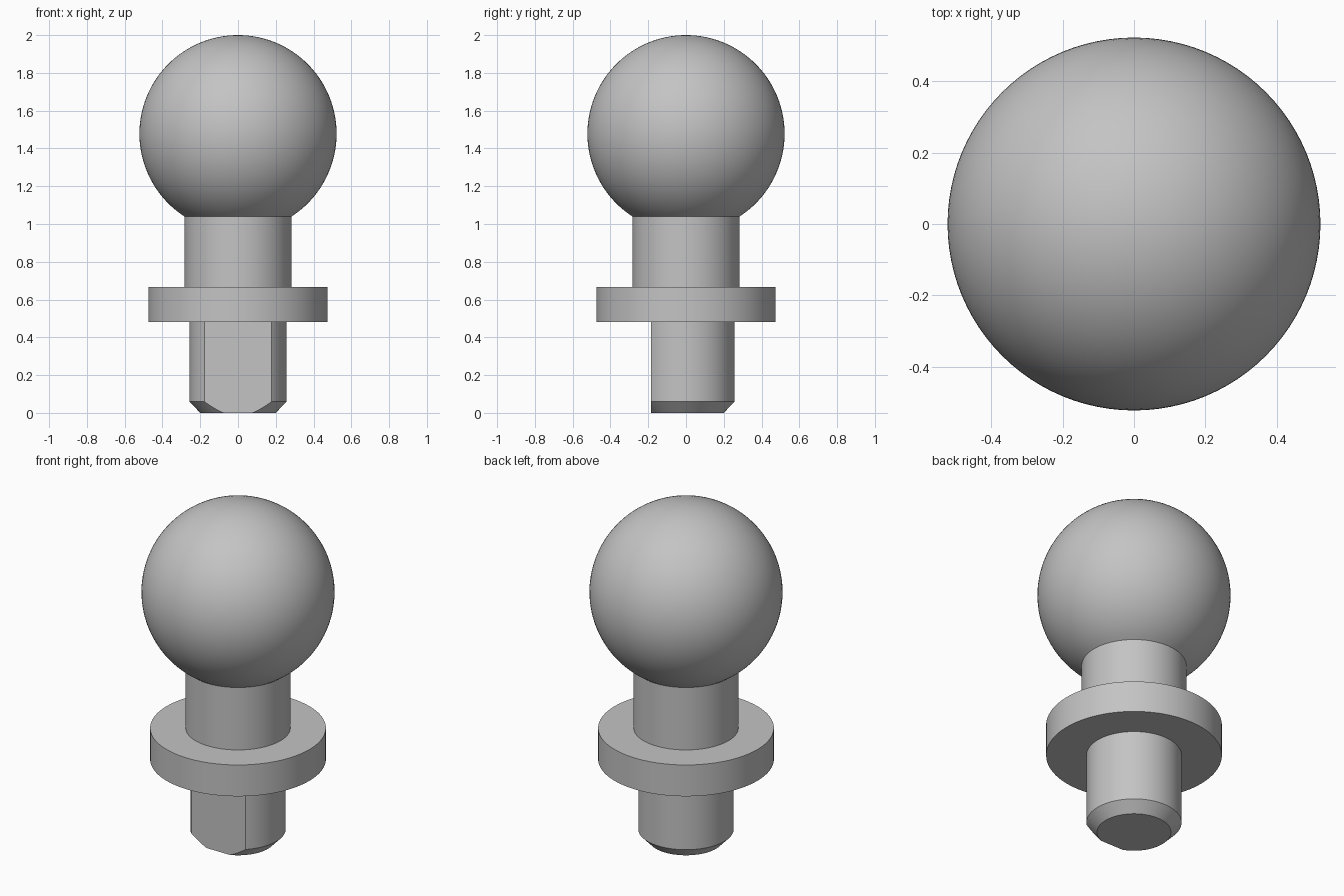
import bpy, bmesh
from math import sin, cos, pi, asin, radians

cube = bpy.data.objects.get("Cube")
if cube:
    bpy.data.objects.remove(cube)

# One plain steel grey for every part
steel = bpy.data.materials.new("steel_grey")
steel.use_nodes = True
GREY = (0.55, 0.55, 0.55, 1)
steel.diffuse_color = GREY
steel.node_tree.nodes["Principled BSDF"].inputs["Base Color"].default_value = GREY

SEGMENTS = 96
BALL_R, BALL_Z = 0.522, 1.478
NECK_R, NECK_TOP = 0.283, 1.04
FLANGE_R, FLANGE_BOTTOM, FLANGE_TOP = 0.475, 0.48, 0.667
SHANK_R, TIP_R, CHAMFER_Z = 0.257, 0.2, 0.06
FLAT_Y = -0.185


def lathe(profile):
    """Revolve (radius, height) points around z."""
    bm = bmesh.new()
    verts = [bm.verts.new((r, 0, z)) for r, z in profile]
    edges = [bm.edges.new(pair) for pair in zip(verts, verts[1:])]
    bmesh.ops.spin(bm, geom=verts + edges, cent=(0, 0, 0), axis=(0, 0, 1),
                   angle=2 * pi, steps=SEGMENTS)
    bmesh.ops.remove_doubles(bm, verts=bm.verts, dist=0.0001)
    bmesh.ops.recalc_face_normals(bm, faces=bm.faces)
    return bm


def finish(name, bm):
    mesh = bpy.data.meshes.new(name)
    bm.to_mesh(mesh)
    bm.free()
    mesh.materials.append(steel)
    obj = bpy.data.objects.new(name, mesh)
    bpy.context.collection.objects.link(obj)
    bpy.ops.object.select_all(action="DESELECT")
    obj.select_set(True)
    bpy.context.view_layer.objects.active = obj
    bpy.ops.object.shade_smooth_by_angle(angle=radians(30))
    return obj


# Ball, open where it meets the neck
start = asin(NECK_R / BALL_R)
steps = 48
arc = [start + (pi - start) * i / steps for i in range(steps + 1)]
finish("ball", lathe([(BALL_R * sin(a), BALL_Z - BALL_R * cos(a)) for a in arc]))

# Neck
finish("neck", lathe([(NECK_R, FLANGE_TOP), (NECK_R, NECK_TOP)]))

# Flange
finish("flange", lathe([(0, FLANGE_BOTTOM), (FLANGE_R, FLANGE_BOTTOM),
                        (FLANGE_R, FLANGE_TOP), (NECK_R, FLANGE_TOP)]))

# Chamfered shank with a flat cut on the front
bm = lathe([(0, 0), (TIP_R, 0), (SHANK_R, CHAMFER_Z),
            (SHANK_R, FLANGE_BOTTOM), (0, FLANGE_BOTTOM)])
cut = bmesh.ops.bisect_plane(bm, geom=bm.verts[:] + bm.edges[:] + bm.faces[:],
                             plane_co=(0, FLAT_Y, 0), plane_no=(0, -1, 0),
                             clear_outer=True)
rim = [e for e in bm.edges if e.is_boundary]
bmesh.ops.holes_fill(bm, edges=rim, sides=0)
# The top is hidden against the flange, so it stays open
top = [f for f in bm.faces if all(v.co.z > FLANGE_BOTTOM - 0.001 for v in f.verts)]
bmesh.ops.delete(bm, geom=top, context="FACES")
bmesh.ops.recalc_face_normals(bm, faces=bm.faces)
finish("shank", bm)
